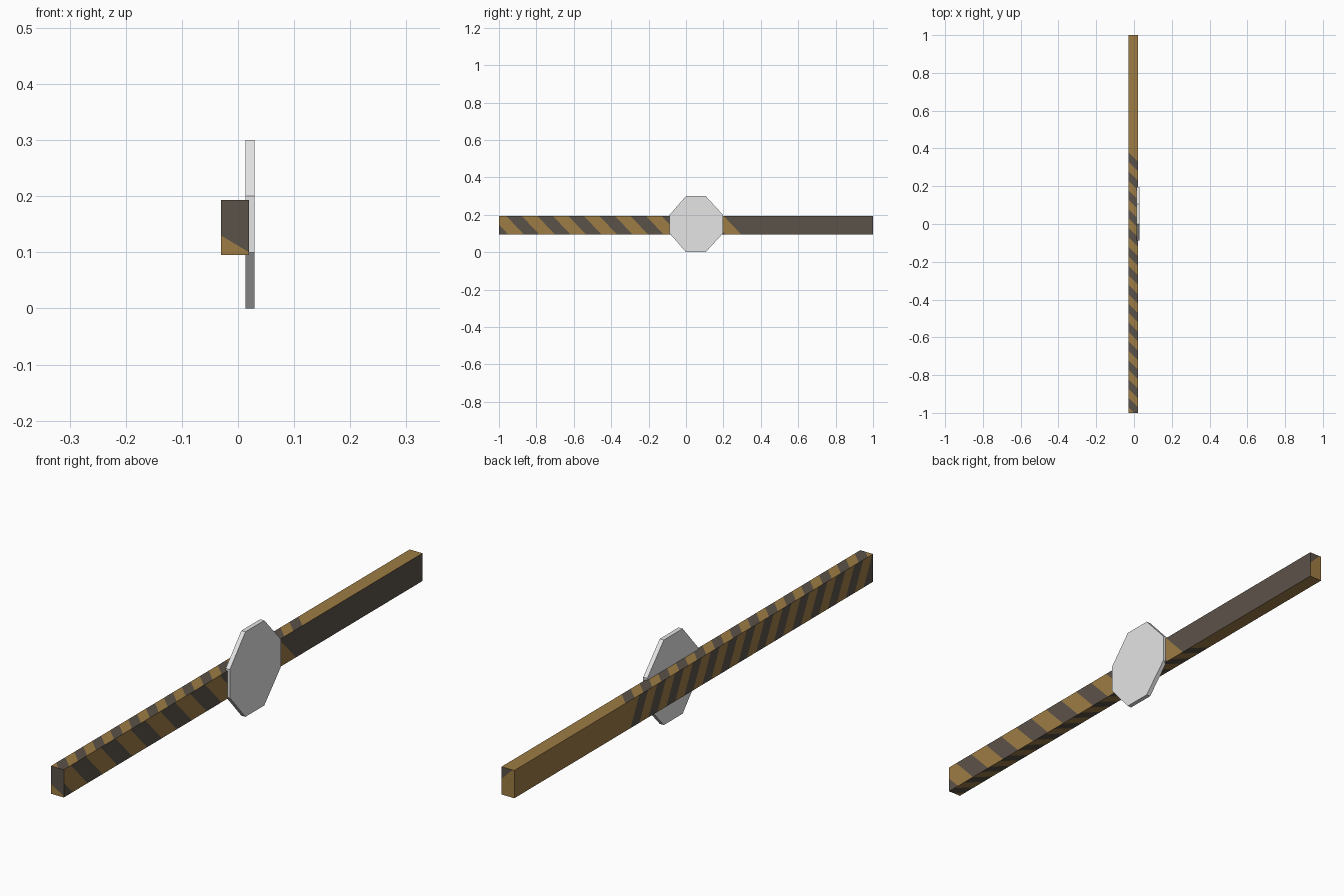
import bpy, bmesh, math
from mathutils import Vector

if "Cube" in bpy.data.objects:
    bpy.data.objects.remove(bpy.data.objects["Cube"])


def material(name, rgb):
    m = bpy.data.materials.new(name)
    m.diffuse_color = (*rgb, 1)
    m.use_nodes = True
    m.node_tree.nodes["Principled BSDF"].inputs["Base Color"].default_value = m.diffuse_color
    return m


BROWN = material("ochre_brown", (0.34, 0.20, 0.058))
DARK = material("dark_grey_brown", (0.105, 0.085, 0.066))
GREY = material("light_grey", (0.78, 0.78, 0.78))


def add_object(name, bm, mats):
    me = bpy.data.meshes.new(name)
    bm.to_mesh(me)
    bm.free()
    for m in mats:
        me.materials.append(m)
    ob = bpy.data.objects.new(name, me)
    bpy.context.collection.objects.link(ob)
    return ob


# Striped bar
X0, X1, Z0, Z1 = -0.03, 0.02, 0.095, 0.193
bm = bmesh.new()
bmesh.ops.create_cube(bm, size=1)
for v in bm.verts:
    v.co = Vector((v.co.x * (X1 - X0) + (X0 + X1) / 2, v.co.y * 2,
                   v.co.z * (Z1 - Z0) + (Z0 + Z1) / 2))
bm.normal_update()


def faces_along(normal):
    return [f for f in bm.faces if f.normal.dot(Vector(normal)) > 0.9]


def cut_side(normal, point, direction):
    faces = faces_along(normal)
    edges = {e for f in faces for e in f.edges}
    verts = {v for f in faces for v in f.verts}
    bmesh.ops.bisect_plane(bm, geom=list(verts) + list(edges) + faces, dist=1e-6,
                           plane_co=point, plane_no=direction)
    bm.normal_update()


def stripe_side(normal, direction, period, start):
    """Cut one long side into slanted bands of alternating colour."""
    d = Vector(direction)
    half = period / 2
    for i in range(-int(1.3 / half), int(1.3 / half) + 1):
        cut_side(normal, d * ((start + i * half) / d.length_squared), d)
    for f in faces_along(normal):
        phase = (d.dot(f.calc_center_median()) - start) / half
        f.material_index = math.floor(phase) % 2


stripe_side((1, 0, 0), (0, 1, 0.95), 0.166, -0.86)
stripe_side((-1, 0, 0), (0, 1, 0.5), 0.10, -0.9)
stripe_side((0, 0, 1), (1.0, 1, 0), 0.10, -0.95)
stripe_side((0, 0, -1), (1.0, 1, 0), 0.10, -0.95)

# Two-tone bar ends
for normal, point, direction in (
        ((0, -1, 0), (X0, -1, 0.13), Vector((0.6, 0, 1))),
        ((0, 1, 0), (X1, 1, 0.15), Vector((1, 0, 1)))):
    cut_side(normal, point, direction)
    for f in faces_along(normal):
        side = direction.dot(f.calc_center_median() - Vector(point))
        f.material_index = 1 if side > 0 else 0
add_object("striped_bar", bm, [BROWN, DARK])

# Octagonal sign plate
outline = [(0.0, 0.0), (0.105, 0.0), (0.197, 0.1), (0.197, 0.2),
           (0.105, 0.3), (0.0, 0.3), (-0.087, 0.2), (-0.087, 0.1)]
bm = bmesh.new()
back = bm.faces.new([bm.verts.new((0.013, y, z)) for y, z in outline])
ext = bmesh.ops.extrude_face_region(bm, geom=[back], use_keep_orig=True)
bmesh.ops.translate(bm, vec=(0.016, 0, 0),
                    verts=[g for g in ext["geom"] if isinstance(g, bmesh.types.BMVert)])
bmesh.ops.recalc_face_normals(bm, faces=bm.faces[:])
add_object("octagon_plate", bm, [GREY])
